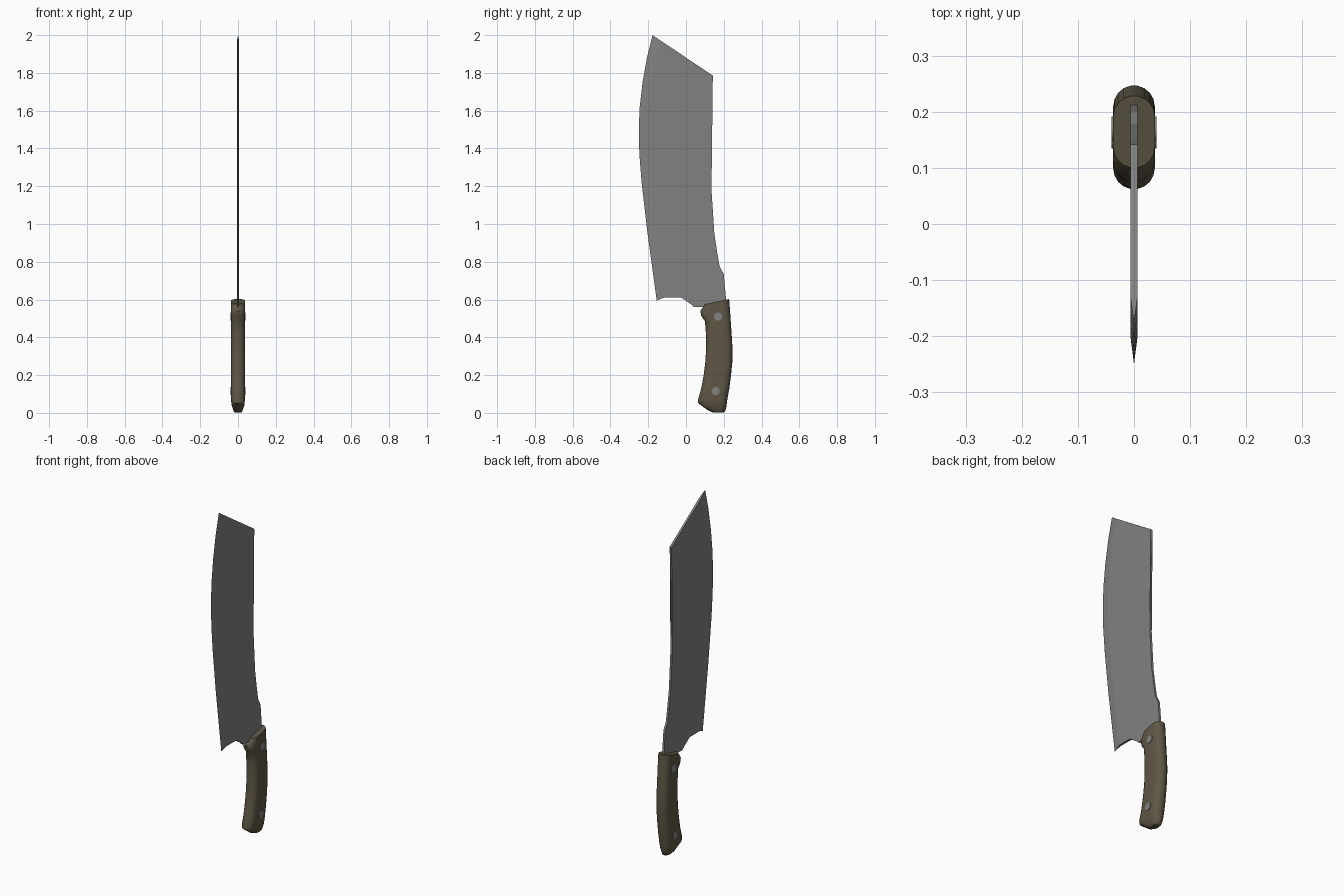
import bpy, bmesh, math
from mathutils import Matrix

if "Cube" in bpy.data.objects:
    bpy.data.objects.remove(bpy.data.objects["Cube"])


def material(name, color):
    mat = bpy.data.materials.new(name)
    mat.use_nodes = True
    mat.diffuse_color = (*color, 1)
    mat.node_tree.nodes["Principled BSDF"].inputs["Base Color"].default_value = (*color, 1)
    return mat


steel = material("steel grey", (0.22, 0.22, 0.22))
wood = material("brown wood", (0.115, 0.095, 0.06))


def finish(bm, name, mat, smooth=None):
    bmesh.ops.recalc_face_normals(bm, faces=bm.faces)
    mesh = bpy.data.meshes.new(name)
    bm.to_mesh(mesh)
    bm.free()
    mesh.materials.append(mat)
    obj = bpy.data.objects.new(name, mesh)
    bpy.context.collection.objects.link(obj)
    if smooth:
        bpy.ops.object.select_all(action="DESELECT")
        obj.select_set(True)
        bpy.context.view_layer.objects.active = obj
        bpy.ops.object.shade_smooth_by_angle(angle=math.radians(smooth))
    return obj


# Blade: flat body with a ground bevel that meets at the cutting edge
edge = [(-.177, 2), (-.207, 1.88), (-.23, 1.75), (-.245, 1.62), (-.25, 1.51),
        (-.247, 1.37), (-.235, 1.22), (-.205, .96), (-.155, .595)]
ground = [(-.13, 1.968)] + [(y + .048, z) for y, z in edge[1:-1]] + [(-.114, .611)]
outline = [(-.085, .617), (-.055, .617), (-.025, .61), (.0, .597), (.022, .578),
           (.042, .56), (.09, .562), (.15, .5), (.2, .5), (.212, .6), (.2, .735),
           (.178, .775), (.165, .85), (.15, .95), (.135, 1.18), (.129, 1.35),
           (.13, 1.55), (.142, 1.786)]
half = 0.0062
bm = bmesh.new()
tip = [bm.verts.new((0, y, z)) for y, z in edge]
sides = [[bm.verts.new((s * half, y, z)) for y, z in ground + outline] for s in (-1, 1)]
n = len(edge)
for side in sides:
    bm.faces.new(side)
    for i in range(n - 1):
        bm.faces.new((tip[i], tip[i + 1], side[i + 1], side[i]))
a, b = sides
for i in range(n - 1, len(a)):
    j = (i + 1) % len(a)
    bm.faces.new((a[i], a[j], b[j], b[i]))
for i in (0, n - 1):
    bm.faces.new((tip[i], a[i], b[i]))
bmesh.ops.triangulate(bm, faces=[f for f in bm.faces if len(f.verts) > 4])
finish(bm, "blade", steel)

# Handle: rounded sections (front y, z, back y, z, half width) lofted upwards
sections = [(.14, .003, .2, .003, .018), (.115, .014, .208, .008, .024),
            (.062, .053, .215, .035, .033), (.062, .066, .219, .07, .037),
            (.08, .13, .23, .13, .037), (.093, .2, .239, .2, .037),
            (.103, .28, .246, .27, .037), (.106, .36, .247, .34, .037),
            (.104, .43, .242, .42, .037), (.1, .485, .237, .49, .037),
            (.08, .513, .235, .52, .037), (.075, .54, .233, .55, .037),
            (.1, .575, .229, .603, .037)]


def section_ring(bm, y0, z0, y1, z1, w):
    ring = []
    r = min(.037, (y1 - y0) / 2)
    for k in range(20):
        # two half ellipses joined by straight sides
        t = math.pi * (k % 10) / 9 + (math.pi if k >= 10 else 0)
        centre = y1 - r if k < 10 else y0 + r
        y = centre + r * math.sin(t)
        f = (y - y0) / (y1 - y0)
        ring.append(bm.verts.new((w * math.cos(t), y, z0 + f * (z1 - z0))))
    return ring


bm = bmesh.new()
rings = [section_ring(bm, *s) for s in sections]
for low, high in zip(rings, rings[1:]):
    for i in range(20):
        j = (i + 1) % 20
        bm.faces.new((low[i], low[j], high[j], high[i]))
bm.faces.new(rings[0])
bm.faces.new(rings[-1])
finish(bm, "handle", wood, 40)

# Rivets through the handle
for name, y, z in (("upper_rivet", .17, .51), ("lower_rivet", .157, .115)):
    bm = bmesh.new()
    bmesh.ops.create_cone(bm, cap_ends=True, segments=10, radius1=.022, radius2=.022,
                          depth=.08, matrix=Matrix.Translation((0, y, z))
                          @ Matrix.Rotation(math.pi / 2, 4, "Y"))
    finish(bm, name, steel, 40)
